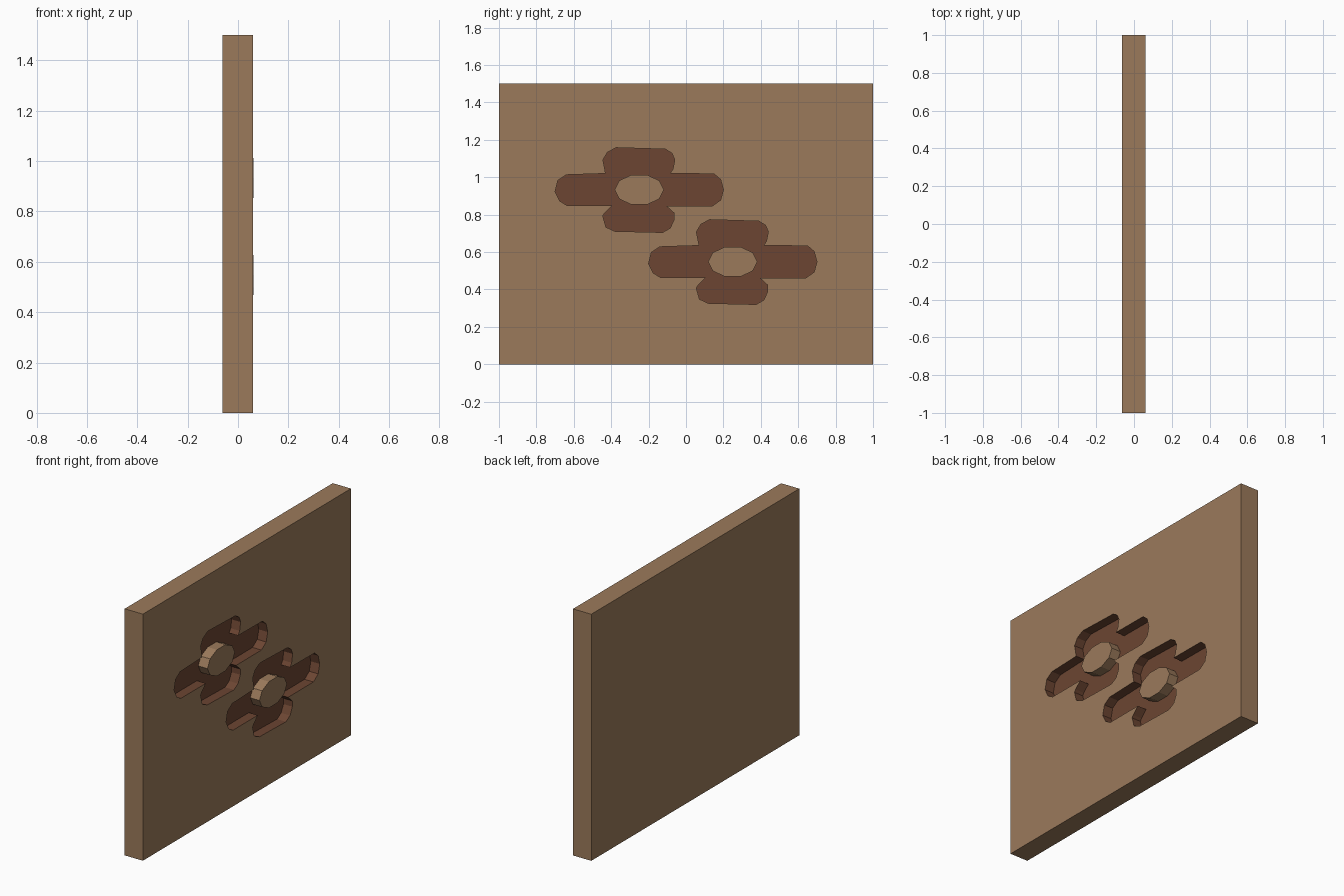
import bpy, bmesh, math

if "Cube" in bpy.data.objects:
    bpy.data.objects.remove(bpy.data.objects["Cube"])

FRONT, BACK, FLOOR = 0.06, -0.0625, 0.0
CENTRES = [(-0.25, 0.933), (0.25, 0.548)]


def material(name, colour):
    m = bpy.data.materials.new(name)
    m.diffuse_color = (*colour, 1)
    m.use_nodes = True
    m.node_tree.nodes["Principled BSDF"].inputs["Base Color"].default_value = m.diffuse_color
    return m


wood = material("light_wood", (0.33, 0.195, 0.105))
dark = material("dark_recess", (0.15, 0.06, 0.032))

# Rounded cross outline (y, z) about its centre: upper lobe, right arm, lower lobe, left arm
CROSS = [(-.18, .087), (-.194, .16), (-.17, .2), (-.125, .225),
         (.14, .217), (.175, .195), (.19, .16), (.18, .11), (.165, .087),
         (.4, .085), (.435, .055), (.45, 0), (.435, -.055), (.39, -.087),
         (.145, -.087), (.187, -.125), (.187, -.16), (.165, -.205), (.125, -.228),
         (-.13, -.222), (-.178, -.2), (-.195, -.14), (-.185, -.125), (-.145, -.085),
         (-.385, -.085), (-.425, -.06), (-.45, -.01), (-.435, .05), (-.39, .08)]


def ring(bm, points, x):
    return [bm.verts.new((x, y, z)) for y, z in points]


def walls(bm, a, b, mat=0):
    n = len(a)
    for i in range(n):
        j = (i + 1) % n
        bm.faces.new((a[i], a[j], b[j], b[i])).material_index = mat


def finish(bm, name, mats):
    bmesh.ops.recalc_face_normals(bm, faces=bm.faces[:])
    me = bpy.data.meshes.new(name)
    bm.to_mesh(me)
    bm.free()
    for m in mats:
        me.materials.append(m)
    bpy.context.collection.objects.link(bpy.data.objects.new(name, me))


# Panel with two cross-shaped recesses in its +x face
bm = bmesh.new()
corners = [(-1, 0), (1, 0), (1, 1.5), (-1, 1.5)]
front = ring(bm, corners, FRONT)
back = ring(bm, corners, BACK)
walls(bm, front, back)
bm.faces.new(back)
loops = [front]
for cy, cz in CENTRES:
    pts = [(cy + y, cz + z) for y, z in CROSS]
    rim, floor = ring(bm, pts, FRONT), ring(bm, pts, FLOOR)
    walls(bm, rim, floor, 1)
    bm.faces.new(floor).material_index = 1
    loops.append(rim)
edges = [bm.edges.get((l[i], l[i - 1])) for l in loops for i in range(len(l))]
bmesh.ops.triangle_fill(bm, edges=edges, use_beauty=True, normal=(1, 0, 0))
bmesh.ops.recalc_face_normals(bm, faces=bm.faces[:])
bmesh.ops.dissolve_limit(bm, angle_limit=0.01, verts=[],
                         edges=[e for e in bm.edges if e.is_manifold
                                and all(abs(v.co.x - FRONT) < 1e-5 for v in e.verts)
                                and e.calc_face_angle(1) < 0.01])
finish(bm, "panel", [wood, dark])

# Oval island standing in the middle of each recess
for k, (cy, cz) in enumerate(CENTRES):
    bm = bmesh.new()
    pts = [(cy + .132 * math.cos(a), cz + .084 * math.sin(a))
           for a in (math.tau * i / 10 for i in range(10))]
    base, top = ring(bm, pts, FLOOR - 0.005), ring(bm, pts, FRONT + 0.002)
    walls(bm, base, top)
    bm.faces.new(base)
    bm.faces.new(top)
    finish(bm, f"recess_island_{k + 1}", [wood])
